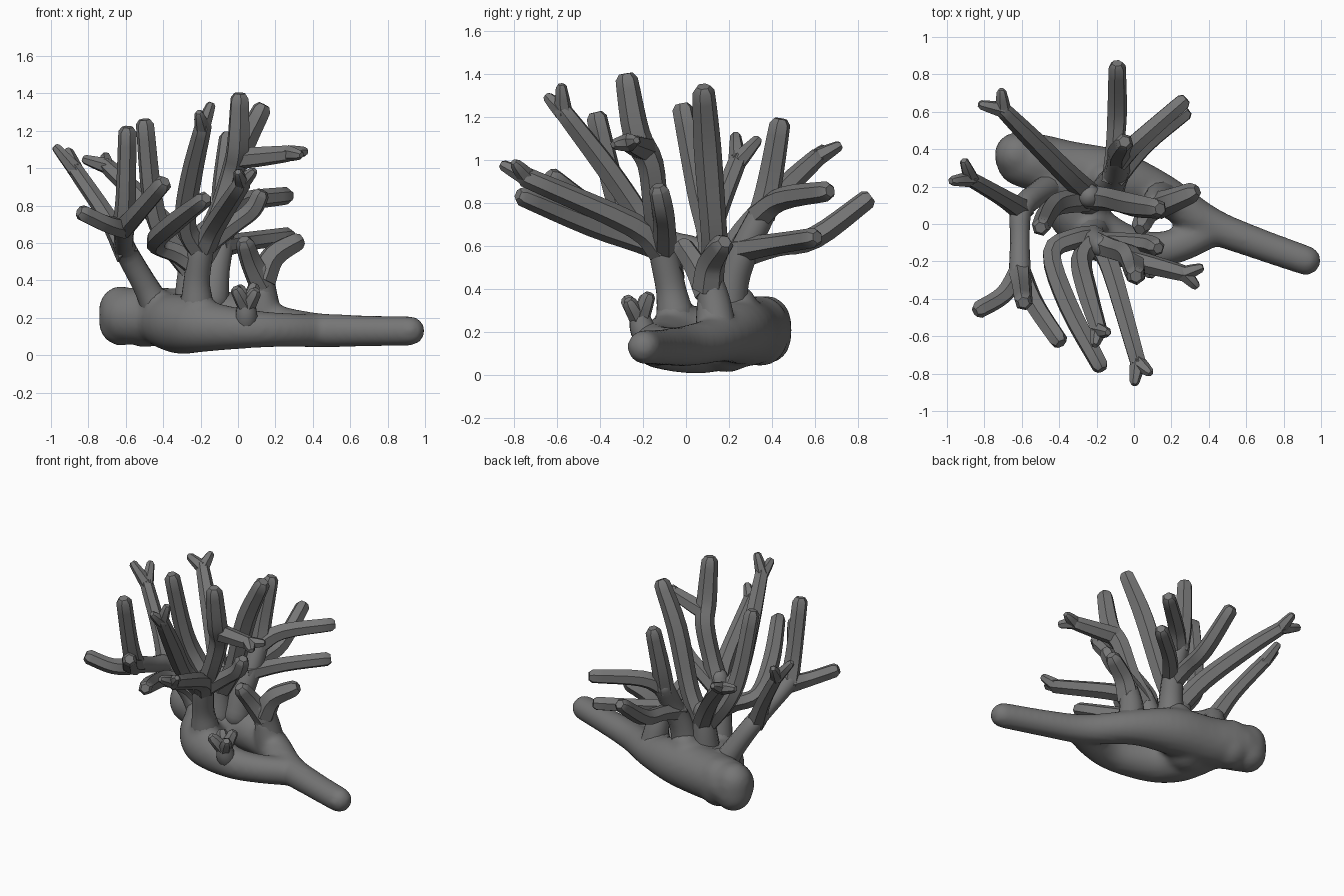
import bpy, bmesh, math
from mathutils import Vector

coral_grey = bpy.data.materials.new("coral_grey")
coral_grey.diffuse_color = (0.18, 0.18, 0.18, 1)


def smooth_path(points, steps):
    """Catmull-Rom through (x, y, z, radius) points."""
    p = [Vector(q) for q in points]
    p = [p[0] * 2 - p[1]] + p + [p[-1] * 2 - p[-2]]
    out = []
    for i in range(1, len(p) - 2):
        a, b, c, d = p[i - 1:i + 3]
        for k in range(steps):
            t = k / steps
            out.append(0.5 * (2 * b + (c - a) * t + (2 * a - 5 * b + 4 * c - d) * t * t
                              + (3 * b - a - 3 * c + d) * t ** 3))
    return out + [p[-2]]


def add_tube(bm, points, sides=6, steps=4, round_tip=False):
    """Sweep a polygon along a path, with a chamfered tip or two rounded ends."""
    path = smooth_path(points, steps)
    spine = [(q.xyz, q.w) for q in path]
    tip, r = spine[-1]
    d = (tip - spine[-2][0]).normalized()
    if round_tip:
        c0, r0 = spine[0]
        d0 = (c0 - spine[1][0]).normalized()
        arc = (0.4, 0.8, 1.2, 1.5)
        spine = ([(c0 + d0 * r0 * math.sin(a), r0 * math.cos(a)) for a in arc[::-1]] + spine
                 + [(tip + d * r * math.sin(a), r * math.cos(a)) for a in arc])
    else:
        spine[-1] = (tip - d * r * 0.5, r)
        spine.append((tip, r * 0.62))
    rings, side = [], None
    for i, (c, r) in enumerate(spine):
        t = (spine[min(i + 1, len(spine) - 1)][0] - spine[max(i - 1, 0)][0]).normalized()
        if side is None:
            side = t.orthogonal()
        side = (side - t * side.dot(t)).normalized()
        up = t.cross(side)
        rings.append([bm.verts.new(c + r * (side * math.cos(j * math.tau / sides)
                                            + up * math.sin(j * math.tau / sides)))
                      for j in range(sides)])
    for a, b in zip(rings, rings[1:]):
        for j in range(sides):
            k = (j + 1) % sides
            bm.faces.new((a[j], a[k], b[k], b[j]))
    bm.faces.new(rings[0][::-1])
    bm.faces.new(rings[-1])


def finish(name, bm, angle):
    mesh = bpy.data.meshes.new(name)
    bm.to_mesh(mesh)
    bm.free()
    mesh.materials.append(coral_grey)
    ob = bpy.data.objects.new(name, mesh)
    bpy.context.collection.objects.link(ob)
    bpy.ops.object.select_all(action='DESELECT')
    ob.select_set(True)
    bpy.context.view_layer.objects.active = ob
    if angle:
        bpy.ops.object.shade_smooth_by_angle(angle=math.radians(angle))
    return ob


def coral(name, trunk, branches, forks=(), fork_r=(0.044, 0.026)):
    """Round trunk, six-sided branches and small split tips."""
    bm = bmesh.new()
    add_tube(bm, trunk, sides=12, round_tip=True)
    for b in branches:
        add_tube(bm, b)
    for root, *tips in forks:
        for t in tips:
            add_tube(bm, [(*root, fork_r[0]), (*t, fork_r[1])], steps=2)
    finish(name, bm, 40)


# Rock base: two thick arms joined around a gap, with mounds under the trunks
bm = bmesh.new()
for arm in (
    [(-0.59, 0.345, 0.21, .15), (-0.5, 0.325, 0.21, .155), (-0.35, 0.285, 0.2, .16), (-0.1, 0.245, 0.2, .15),
     (0.15, 0.16, 0.17, .11), (0.4, 0.0, 0.135, .095), (0.65, -0.1, 0.13, .085), (0.92, -0.195, 0.13, .08)],
    [(-0.625, 0.37, 0.17, .12), (-0.625, 0.37, 0.25, .12)],
    [(-0.5, 0.345, 0.17, .13), (-0.5, 0.345, 0.24, .13)],
    [(-0.38, 0.2, 0.18, .15), (-0.3, 0.06, 0.165, .16), (-0.19, -0.06, 0.155, .14),
     (0.05, -0.14, 0.14, .105), (0.25, -0.11, 0.135, .092), (0.42, -0.03, 0.13, .09)],
    [(-0.28, 0.19, 0.17, .16), (-0.2, 0.22, 0.26, .14), (-0.16, 0.24, 0.33, .09)],
    [(-0.24, -0.01, 0.2, .13), (-0.22, -0.05, 0.27, .095), (-0.22, -0.05, 0.31, .08)],
    [(0.15, 0.15, 0.17, .1), (0.14, 0.13, 0.25, .09), (0.13, 0.11, 0.33, .065)],
    [(-0.4, 0.2, 0.2, .12), (-0.44, 0.19, 0.29, .08)],
):
    add_tube(bm, arm, sides=20, round_tip=True)
base = finish("rock_base", bm, 0)
rm = base.modifiers.new("merge", 'REMESH')
rm.mode, rm.voxel_size, rm.use_smooth_shade = 'VOXEL', 0.018, True
sm = base.modifiers.new("soften", 'SMOOTH')
sm.factor, sm.iterations = 0.5, 10

# Left coral
coral("left_coral",
      [(-0.43, 0.2, 0.25, .085), (-0.5, 0.17, 0.38, .068), (-0.6, 0.08, 0.56, .06), (-0.61, -0.08, 0.62, .052),
       (-0.61, -0.28, 0.7, .06)],
      [[(-0.59, 0.07, 0.53, .065), (-0.7, 0.14, 0.74, .05), (-0.89, 0.25, 1.02, .042)],
       [(-0.61, -0.25, 0.68, .06), (-0.7, -0.38, 0.7, .05), (-0.85, -0.47, 0.77, .047)],
       [(-0.61, -0.26, 0.68, .065), (-0.6, -0.33, 0.85, .055), (-0.59, -0.42, 1.22, .05)],
       [(-0.61, -0.25, 0.68, .06), (-0.53, -0.43, 0.77, .055), (-0.39, -0.64, 0.93, .05)]],
      [((-0.87, 0.24, 0.99), (-0.98, 0.23, 1.12), (-0.91, 0.34, 1.1))])

# Front coral
coral("front_coral",
      [(-0.22, -0.05, 0.28, .09), (-0.22, -0.07, 0.4, .072), (-0.2, -0.1, 0.55, .07), (-0.17, -0.12, 0.66, .06)],
      [[(-0.2, -0.07, 0.46, .065), (-0.32, -0.08, 0.54, .055), (-0.44, -0.16, 0.6, .054),
        (-0.35, -0.44, 0.7, .056), (-0.17, -0.78, 0.84, .047)],
       [(-0.2, -0.1, 0.55, .065), (-0.28, -0.19, 0.7, .057), (-0.25, -0.36, 0.95, .057),
        (-0.18, -0.59, 1.25, .045)],
       [(-0.18, -0.12, 0.58, .065), (-0.12, -0.25, 0.7, .058), (0.03, -0.77, 0.93, .047)],
       [(-0.18, -0.11, 0.6, .068), (-0.1, -0.14, 0.77, .06), (-0.03, -0.165, 0.98, .062),
        (0.0, -0.23, 1.12, .064), (0.01, -0.28, 1.4, .052)],
       [(-0.02, -0.19, 1.05, .06), (0.1, -0.22, 1.06, .055), (0.29, -0.27, 1.08, .044)],
       [(-0.18, -0.1, 0.58, .06), (-0.02, -0.1, 0.7, .052), (0.08, -0.11, 0.78, .052),
        (0.13, -0.13, 0.88, .047)]],
      [((-0.19, -0.57, 1.22), (-0.21, -0.65, 1.3), (-0.14, -0.58, 1.35)),
       ((0.02, -0.74, 0.92), (0.0, -0.86, 0.98), (0.09, -0.8, 0.99)),
       ((0.27, -0.265, 1.08), (0.37, -0.23, 1.09), (0.34, -0.34, 1.07))])

# Middle coral
coral("middle_coral",
      [(-0.25, 0.14, 0.28, .095), (-0.25, 0.15, 0.42, .078), (-0.24, 0.15, 0.55, .065)],
      [[(-0.24, 0.16, 0.48, .065), (-0.36, 0.27, 0.66, .06), (-0.55, 0.46, 0.87, .054),
        (-0.72, 0.63, 1.03, .042)],
       [(-0.25, 0.13, 0.45, .065), (-0.4, 0.11, 0.65, .06), (-0.46, 0.06, 0.85, .057),
        (-0.5, -0.02, 1.26, .05)],
       [(-0.22, 0.14, 0.48, .07), (-0.12, 0.13, 0.66, .062), (0.0, 0.1, 1.05, .065),
        (0.14, 0.08, 1.34, .052)]],
      [((-0.7, 0.61, 1.01), (-0.83, 0.64, 1.05), (-0.71, 0.72, 1.07))])

# Back coral
coral("back_coral",
      [(-0.14, 0.19, 0.3, .095), (-0.12, 0.22, 0.45, .078), (-0.09, 0.28, 0.6, .068), (-0.08, 0.36, 0.76, .062)],
      [[(-0.08, 0.35, 0.73, .065), (-0.08, 0.39, 0.9, .06), (-0.05, 0.44, 1.19, .05)],
       [(-0.08, 0.34, 0.74, .065), (0.03, 0.45, 0.82, .055), (0.28, 0.67, 0.855, .047)],
       [(-0.11, 0.23, 0.55, .065), (-0.1, 0.42, 0.6, .052), (-0.09, 0.6, 0.64, .054),
        (-0.09, 0.86, 0.83, .047)],
       [(-0.1, 0.24, 0.58, .06), (0.06, 0.42, 0.61, .05), (0.29, 0.61, 0.64, .047)]])

# Right coral
coral("right_coral",
      [(0.15, 0.15, 0.2, .09), (0.13, 0.13, 0.34, .078), (0.12, 0.1, 0.45, .068)],
      [[(0.13, 0.11, 0.38, .075), (0.07, 0.05, 0.5, .06), (0.03, -0.03, 0.62, .05)],
       [(0.13, 0.1, 0.4, .075), (0.19, 0.12, 0.53, .067), (0.34, 0.18, 0.62, .052)]])

# Small sprig on the front arm
coral("small_sprig",
      [(0.045, -0.16, 0.14, .062), (0.045, -0.2, 0.21, .06), (0.045, -0.215, 0.27, .05)], [],
      [((0.045, -0.215, 0.25), (-0.015, -0.28, 0.36), (0.1, -0.27, 0.35), (0.09, -0.17, 0.38),
        (0.0, -0.18, 0.37))], (0.045, 0.034))
